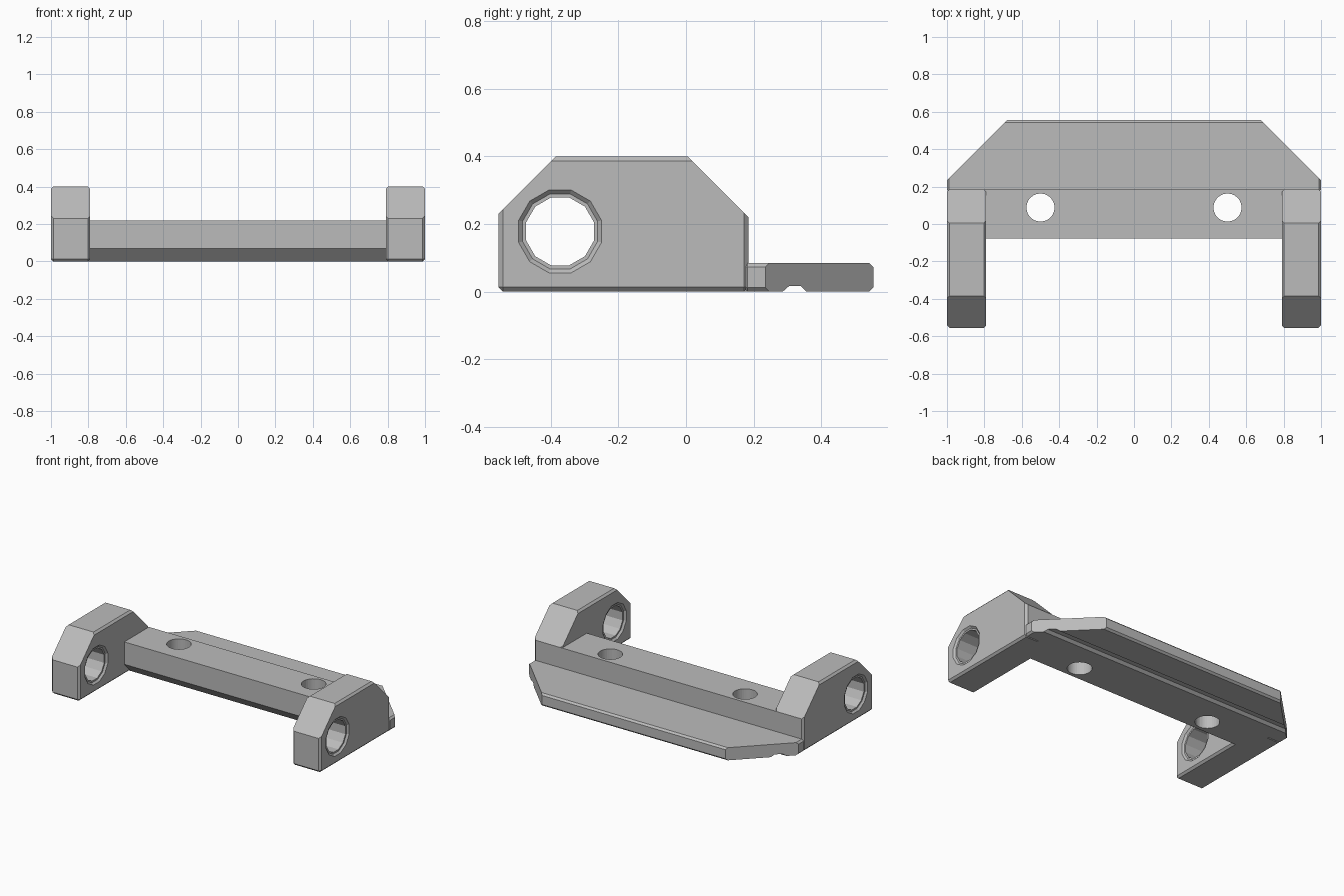
import bpy, bmesh, math
from mathutils import Vector

if "Cube" in bpy.data.objects:
    bpy.data.objects.remove(bpy.data.objects["Cube"])

grey = bpy.data.materials.new("plain grey")
grey.use_nodes = True
colour = (0.5, 0.5, 0.5, 1)
grey.diffuse_color = colour
grey.node_tree.nodes["Principled BSDF"].inputs["Base Color"].default_value = colour


def finish(bm, name, helper=False):
    bmesh.ops.recalc_face_normals(bm, faces=bm.faces)
    mesh = bpy.data.meshes.new(name)
    bm.to_mesh(mesh)
    bm.free()
    mesh.materials.append(grey)
    obj = bpy.data.objects.new(name, mesh)
    bpy.context.scene.collection.objects.link(obj)
    if helper:
        obj.hide_render = True
        obj.hide_viewport = True
        obj.display_type = 'WIRE'
    return obj


def prism(name, outline, axis, lo, hi, chamfer=0, helper=False):
    """Extrude an outline along x or z; chamfer only its square, axis-aligned edges."""
    bm = bmesh.new()
    place = (lambda a, b: (lo, a, b)) if axis == 'x' else (lambda a, b: (a, b, lo))
    face = bm.faces.new([bm.verts.new(place(a, b)) for a, b in outline])
    moved = bmesh.ops.extrude_face_region(bm, geom=[face])["geom"]
    step = Vector((hi - lo, 0, 0)) if axis == 'x' else Vector((0, 0, hi - lo))
    bmesh.ops.translate(bm, vec=step, verts=[v for v in moved if isinstance(v, bmesh.types.BMVert)])
    bmesh.ops.recalc_face_normals(bm, faces=bm.faces)
    if chamfer:
        square = [e for e in bm.edges
                  if max(abs(c) for c in (e.verts[1].co - e.verts[0].co).normalized()) > 0.99
                  and e.calc_face_angle(0) > math.radians(60)]
        bmesh.ops.bevel(bm, geom=square, offset=chamfer, segments=1, affect='EDGES')
    return finish(bm, name, helper)


def lathe(name, stations, sides, centre, axis):
    """Closed cutter from (position, radius) stations along x or z."""
    bm = bmesh.new()
    rings = []
    for pos, r in stations:
        ring = []
        for i in range(sides):
            t = math.tau * (i + 0.5) / sides
            u, v = r * math.cos(t), r * math.sin(t)
            co = (pos, u, v) if axis == 'x' else (u, v, pos)
            ring.append(bm.verts.new(Vector(co) + Vector(centre)))
        rings.append(ring)
    for a, b in zip(rings, rings[1:]):
        for i in range(sides):
            j = (i + 1) % sides
            bm.faces.new((a[i], a[j], b[j], b[i]))
    bm.faces.new(rings[0])
    bm.faces.new(rings[-1])
    return finish(bm, name, True)


def cut(obj, cutter):
    mod = obj.modifiers.new("cut", 'BOOLEAN')
    mod.operation = 'DIFFERENCE'
    mod.solver = 'EXACT'
    mod.object = cutter


# Crossbar with a sloped lower front edge and two upright bolt holes
crossbar = prism("crossbar", [(-0.01, 0), (0.185, 0), (0.185, 0.22), (-0.077, 0.22), (-0.077, 0.07)],
                 'x', -0.9, 0.9)
for side, label in ((1, "left"), (-1, "right")):
    cut(crossbar, lathe(label + "_bolt_hole_cutter", [(-0.1, 0.075), (0.4, 0.075)], 32,
                        (side * 0.5, 0.088, 0), 'z'))

# Side arms with sloped ends and a stepped pivot hole
arm_outline = [(-0.555, 0), (-0.555, 0.23), (-0.385, 0.4), (0.005, 0.4), (0.185, 0.22), (0.185, 0)]
half = 0.105
pivot = [(-half - 0.01, 0.137), (-half, 0.127), (-half + 0.012, 0.115), (-half + 0.012, 0.104),
         (half - 0.012, 0.104), (half - 0.012, 0.115), (half, 0.127), (half + 0.01, 0.137)]
for side, label in ((1, "left"), (-1, "right")):
    mid = side * 0.895
    arm = prism(label + "_arm", arm_outline, 'x', mid - half, mid + half, 0.013)
    cut(arm, lathe(label + "_pivot_hole_cutter", pivot, 12, (mid, -0.373, 0.178), 'x'))

# Rear plate with clipped corners and a shallow groove underneath
plate = prism("rear_plate", [(-1, 0.17), (1, 0.17), (1, 0.235), (0.68, 0.555), (-0.68, 0.555), (-1, 0.235)],
              'z', 0, 0.085, 0.012)
cut(plate, prism("groove_cutter", [(0.27, -0.015), (0.305, 0.016), (0.34, 0.016), (0.37, -0.015)],
                 'x', -1.1, 1.1, helper=True))
